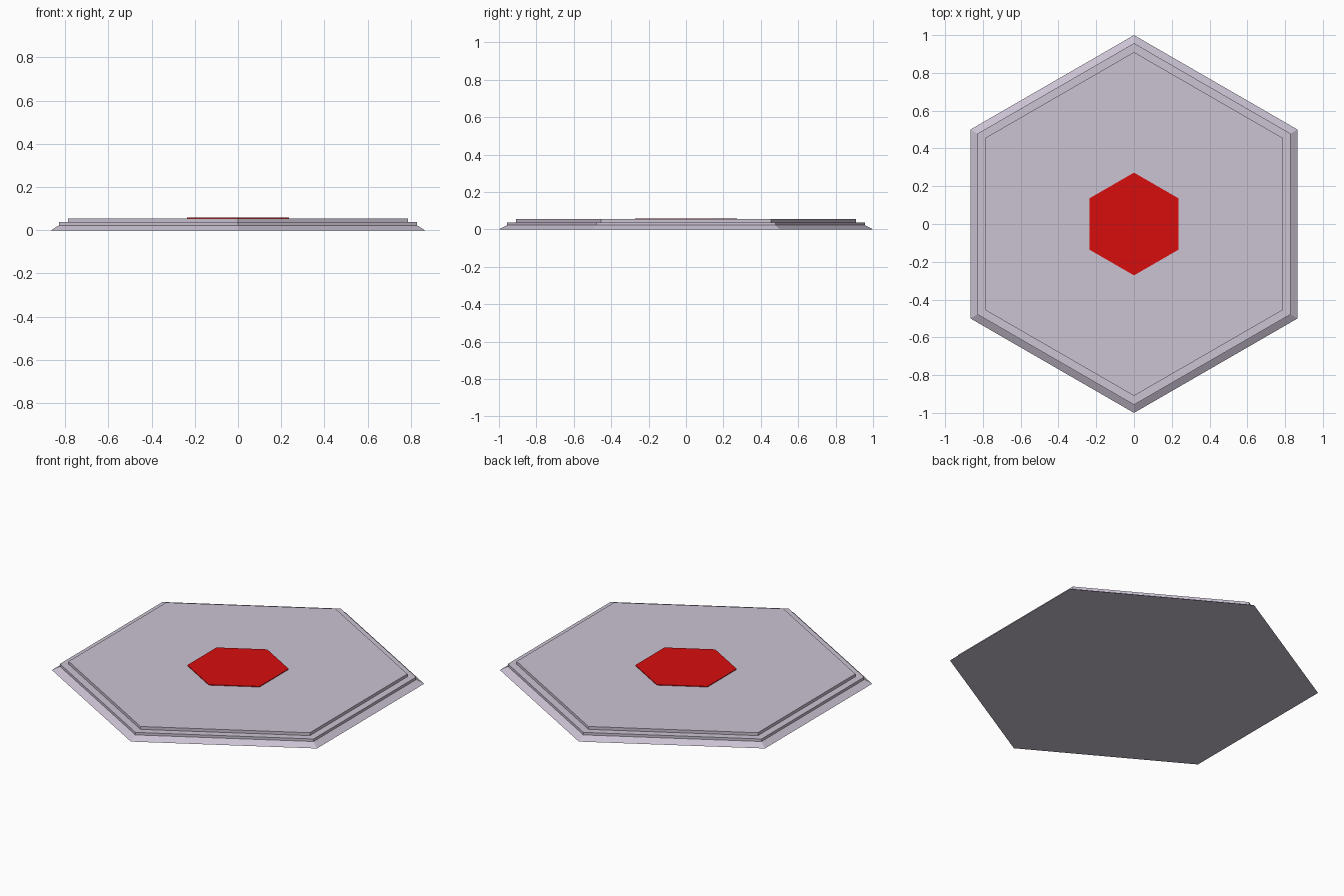
import bpy, bmesh, math

if "Cube" in bpy.data.objects:
    bpy.data.objects.remove(bpy.data.objects["Cube"])


def material(name, color):
    m = bpy.data.materials.new(name)
    m.diffuse_color = (*color, 1.0)
    m.use_nodes = True
    m.node_tree.nodes["Principled BSDF"].inputs["Base Color"].default_value = m.diffuse_color
    return m


stone = material("pale_lilac_grey", (0.60, 0.54, 0.65))
red = material("bright_red", (0.68, 0.004, 0.004))


def hex_part(name, profile, mat):
    """Stack hexagonal rings (radius, height), points along y, and cap both ends."""
    bm = bmesh.new()
    rings = []
    for r, z in profile:
        rings.append([bm.verts.new((r * math.sin(i * math.pi / 3),
                                    r * math.cos(i * math.pi / 3), z))
                      for i in range(6)])
    for a, b in zip(rings, rings[1:]):
        for i in range(6):
            j = (i + 1) % 6
            bm.faces.new((a[i], a[j], b[j], b[i]))
    bm.faces.new(rings[0])
    bm.faces.new(rings[-1])
    bmesh.ops.recalc_face_normals(bm, faces=bm.faces)
    mesh = bpy.data.meshes.new(name)
    bm.to_mesh(mesh)
    bm.free()
    mesh.materials.append(mat)
    obj = bpy.data.objects.new(name, mesh)
    bpy.context.collection.objects.link(obj)
    return obj


# Stepped tile: sloped foot, lower step, upper step
hex_part("stepped_tile",
         [(1.0, 0.0), (0.957, 0.023), (0.957, 0.038), (0.91, 0.038), (0.91, 0.055)],
         stone)

# Thin red marker plate in the centre
hex_part("centre_marker", [(0.272, 0.055), (0.272, 0.059)], red)
